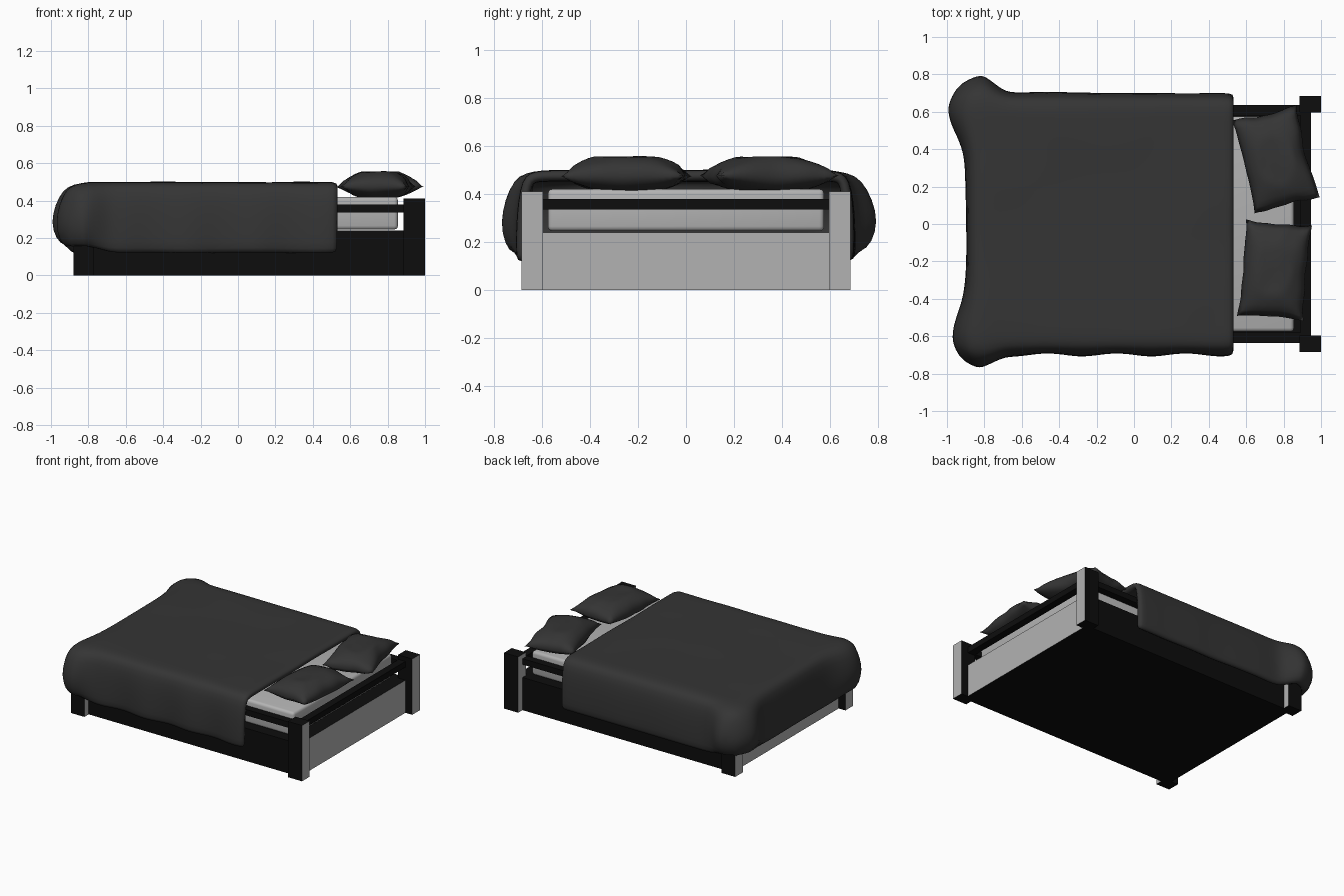
import bpy, bmesh, math
from mathutils import Vector, noise

if "Cube" in bpy.data.objects:
    bpy.data.objects.remove(bpy.data.objects["Cube"])


def material(name, v):
    m = bpy.data.materials.new(name)
    m.diffuse_color = (v, v, v, 1)
    m.use_nodes = True
    m.node_tree.nodes["Principled BSDF"].inputs["Base Color"].default_value = m.diffuse_color
    return m


BLACK = material("black", 0.004)
PALE = material("pale_grey", 0.45)
FABRIC = material("dark_fabric", 0.035)


def finish(name, bm, mats):
    me = bpy.data.meshes.new(name)
    bm.to_mesh(me)
    bm.free()
    for m in mats:
        me.materials.append(m)
    ob = bpy.data.objects.new(name, me)
    bpy.context.collection.objects.link(ob)
    return ob


def box(name, x, y, z, mats, bevel=0, ends_pale=False):
    bm = bmesh.new()
    bmesh.ops.create_cube(bm, size=1)
    for v in bm.verts:
        v.co = Vector([(r[0] + r[1]) / 2 + c * (r[1] - r[0]) for c, r in zip(v.co, (x, y, z))])
    if ends_pale:
        bm.normal_update()
        for f in bm.faces:
            f.material_index = 1 if abs(f.normal.x) > 0.9 else 0
    ob = finish(name, bm, mats)
    if bevel:
        mod = ob.modifiers.new("round", "BEVEL")
        mod.width, mod.segments = bevel, 3
        smooth(ob)
    return ob


def smooth(ob):
    for p in ob.data.polygons:
        p.use_smooth = True


# Frame: closed base, four corner posts, rails between them
TWO = [BLACK, PALE]
box("base", (-0.825, 0.945), (-0.635, 0.635), (0, 0.24), TWO, ends_pale=True)
for s, side in ((-1, "front"), (1, "back")):
    ys = sorted((s * 0.595, s * 0.685))
    box(side + "_head_post", (0.885, 1.0), ys, (0, 0.41), TWO, ends_pale=True)
    box(side + "_foot_post", (-0.88, -0.77), ys, (0, 0.41), TWO, ends_pale=True)
    box(side + "_rail", (-0.825, 0.945), sorted((s * 0.58, s * 0.635)), (0.335, 0.378), [BLACK])
box("head_rail", (0.89, 0.945), (-0.6, 0.6), (0.335, 0.378), [BLACK])
box("foot_rail", (-0.825, -0.77), (-0.6, 0.6), (0.335, 0.378), [BLACK])

# Mattress
box("mattress", (-0.735, 0.855), (-0.575, 0.575), (0.245, 0.42), [PALE], bevel=0.02)

# Duvet: drop profile rows are (distance, offset, corner flare, height)
DROP = [(0, 0, 0, 0.497), (0.1, 0.05, 0.03, 0.488), (0.2, 0.08, 0.06, 0.457), (0.4, 0.095, 0.085, 0.37),
        (0.65, 0.1, 0.1, 0.27), (0.85, 0.1, 0.075, 0.17), (1, 0.095, 0.03, 0.117)]
LEVELS = [r[0] for r in DROP[1:]]
FOOT, HEAD, HALF = -0.80, 0.535, 0.60


def duvet_point(x, a, y, b):
    # a, b: distance past the foot edge and past the side edge
    d = max(a, abs(b))
    _, off, flare, z = next(r for r in DROP if abs(r[0] - d) < 1e-6)
    n = noise.noise(Vector((x * 3, y * 3, 1.7)))
    if d == 0:
        return Vector((x, y, z + 0.006 * n))
    direction = Vector((-a, b, 0)).normalized()
    if a > 0 and b != 0:
        w = 1.0
    elif a > 0:
        w = math.exp(-((HALF - abs(y)) / 0.16) ** 2)
    else:
        w = math.exp(-((x - FOOT) / 0.07) ** 2)
    if y < 0:
        w *= 0.75
    wave = 0.012 * d * math.sin(x * 17) if b < 0 and a == 0 else 0.012 * d * n
    p = Vector((x, y, z)) + direction * (off + flare * w + wave)
    p.z += 0.035 * w * d * d + 0.006 * d * n
    return p


xs = [(HEAD + (FOOT - HEAD) * i / 24, 0) for i in range(25)] + [(FOOT, l) for l in LEVELS]
ys = ([(-HALF, -l) for l in reversed(LEVELS)] + [(-HALF + 2 * HALF * i / 22, 0) for i in range(23)]
      + [(HALF, l) for l in LEVELS])
bm = bmesh.new()
rows = [[bm.verts.new(duvet_point(x, a, y, b)) for y, b in ys] for x, a in xs]
for r, q in zip(rows, rows[1:]):
    for j in range(len(ys) - 1):
        bm.faces.new((r[j], r[j + 1], q[j + 1], q[j]))
bm.normal_update()
if sum(f.normal.z for f in bm.faces) < 0:
    bmesh.ops.reverse_faces(bm, faces=bm.faces[:])
duvet = finish("duvet", bm, [FABRIC])
mod = duvet.modifiers.new("thickness", "SOLIDIFY")
mod.thickness, mod.offset = 0.045, -1
mod = duvet.modifiers.new("soften", "SUBSURF")
mod.levels = mod.render_levels = 1
smooth(duvet)


# Pillows: two bulged sheets welded along a pinched outline
def pillow(name, x, y, angle, seed):
    bm = bmesh.new()
    n = 18
    for up in (1, -1):
        g = []
        for i in range(n + 1):
            row = []
            for j in range(n + 1):
                u, v = 2 * i / n - 1, 2 * j / n - 1
                k = (1 - u * u) * (1 - v * v)
                h = min(1, 1.2 * k ** 0.5) * (0.08 if up > 0 else 0.06)
                nz = noise.noise(Vector((u * 2, v * 2, seed)))
                row.append(bm.verts.new((
                    0.178 * u * (1 - 0.07 * (1 - v * v)) + 0.012 * nz,
                    0.258 * v * (1 - 0.05 * (1 - u * u)) + 0.012 * nz,
                    up * h + 0.006 * nz)))
            g.append(row)
        for i in range(n):
            for j in range(n):
                f = [g[i][j], g[i + 1][j], g[i + 1][j + 1], g[i][j + 1]]
                bm.faces.new(f if up > 0 else f[::-1])
    bmesh.ops.remove_doubles(bm, verts=bm.verts[:], dist=1e-4)
    ob = finish(name, bm, [FABRIC])
    ob.location = (x, y, 0.474)
    ob.rotation_euler = (0, 0, math.radians(angle))
    smooth(ob)


pillow("front_pillow", 0.752, -0.248, -5, 3.1)
pillow("back_pillow", 0.755, 0.345, 13.5, 7.4)
